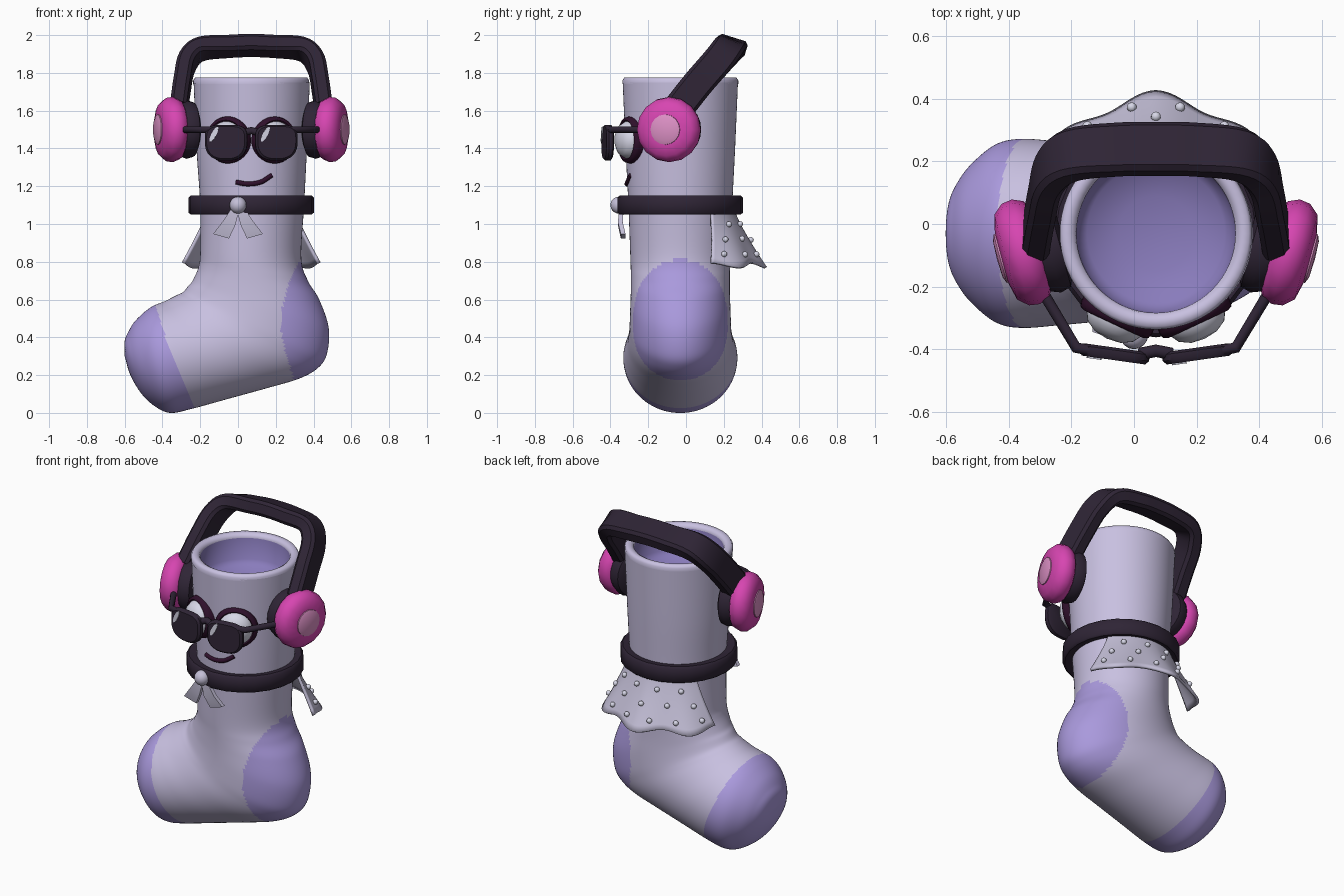
import bpy, bmesh, math
from mathutils import Vector, Matrix

cube = bpy.data.objects.get("Cube")
if cube:
    bpy.data.objects.remove(cube, do_unlink=True)

CX, CY = 0.07, -0.03  # axis of the sock leg


def material(name, r, g, b):
    m = bpy.data.materials.new(name)
    m.diffuse_color = (r, g, b, 1)
    m.use_nodes = True
    m.node_tree.nodes["Principled BSDF"].inputs["Base Color"].default_value = (r, g, b, 1)
    return m


knit = material("pale lavender knit", 0.58, 0.53, 0.75)
patch = material("lavender patch", 0.40, 0.32, 0.72)
lining = material("violet lining", 0.25, 0.20, 0.50)
dark = material("dark aubergine", 0.028, 0.018, 0.036)
plum = material("deep plum", 0.028, 0.005, 0.024)
pink = material("hot pink", 0.68, 0.06, 0.44)
rose = material("light pink", 0.72, 0.28, 0.56)
white = material("eye white", 0.75, 0.75, 0.88)
cloth = material("pale grey cloth", 0.55, 0.52, 0.68)


def smooth(ob, angle=40):
    bpy.ops.object.select_all(action="DESELECT")
    ob.select_set(True)
    bpy.context.view_layer.objects.active = ob
    bpy.ops.object.shade_smooth_by_angle(angle=math.radians(angle))


def finish(name, bm, mats, rule=None, angle=40):
    bmesh.ops.remove_doubles(bm, verts=bm.verts, dist=0.0001)
    bmesh.ops.recalc_face_normals(bm, faces=bm.faces)
    if rule:
        for f in bm.faces:
            f.material_index = rule(f.calc_center_median())
    me = bpy.data.meshes.new(name)
    bm.to_mesh(me)
    bm.free()
    for m in mats:
        me.materials.append(m)
    ob = bpy.data.objects.new(name, me)
    bpy.context.collection.objects.link(ob)
    smooth(ob, angle)
    return ob


def loft(name, rings, mats, caps=True, closed=True, rule=None, angle=40):
    bm = bmesh.new()
    rows = [[bm.verts.new(p) for p in ring] for ring in rings]
    n = len(rows[0])
    for a, b in zip(rows, rows[1:]):
        for i in range(n if closed else n - 1):
            j = (i + 1) % n
            bm.faces.new((a[i], a[j], b[j], b[i]))
    if caps:
        bm.faces.new(rows[0])
        bm.faces.new(rows[-1])
    return finish(name, bm, mats, rule, angle)


def circle(n):
    return [(math.cos(math.tau * i / n), math.sin(math.tau * i / n)) for i in range(n)]


def lathe(name, profile, matrix, mats, n=32, rule=None, angle=40):
    rings = [[matrix @ Vector((r * c, r * s, h)) for c, s in circle(n)] for r, h in profile]
    return loft(name, rings, mats, caps=False, rule=rule, angle=angle)


def facing(point, direction):
    return Matrix.Translation(point) @ Vector(direction).to_track_quat("Z", "Y").to_matrix().to_4x4()


def tube(name, points, radius, mat):
    cu = bpy.data.curves.new(name, "CURVE")
    cu.dimensions = "3D"
    cu.bevel_depth, cu.bevel_resolution, cu.use_fill_caps = radius, 3, True
    sp = cu.splines.new("POLY")
    sp.points.add(len(points) - 1)
    for p, co in zip(sp.points, points):
        p.co = (*co, 1)
    cu.materials.append(mat)
    ob = bpy.data.objects.new(name, cu)
    bpy.context.collection.objects.link(ob)


def spline(keys, steps):
    """Smooth curve through rows of values."""
    k = [Vector(r) for r in keys]
    k = [2 * k[0] - k[1]] + k + [2 * k[-1] - k[-2]]
    out = []
    for a, b, c, d in zip(k, k[1:], k[2:], k[3:]):
        for i in range(steps):
            t = i / steps
            out.append(b + (c - a) * t / 2 + (a - 2.5 * b + 2 * c - d / 2) * t * t
                       + (1.5 * (b - c) + (d - a) / 2) * t ** 3)
    return out + [k[-2]]


# Sock: sections given by instep point, heel-side point and half width
sections = [
    (-.235, 1.75, .38, 1.75, .305), (-.22, 1.4, .365, 1.4, .29), (-.2, 1.1, .35, 1.1, .275),
    (-.2, .85, .335, .82, .265), (-.21, .77, .37, .7, .262), (-.24, .7, .43, .6, .262),
    (-.265, .67, .48, .45, .265), (-.29, .64, .47, .31, .268), (-.32, .625, .42, .235, .27),
    (-.35, .61, .32, .18, .275), (-.39, .59, .15, .13, .282), (-.43, .575, -.05, .075, .293),
    (-.46, .56, -.25, .02, .302), (-.5, .53, -.36, 0, .288), (-.55, .48, -.44, .035, .24),
    (-.58, .43, -.51, .1, .185), (-.6, .38, -.57, .2, .11), (-.6, .3, -.6, .3, 0)]
sock_rings = []
for ax, az, bx, bz, w in spline(sections, 8):
    sock_rings.append([((ax + bx) / 2 + (bx - ax) / 2 * c, CY + w * s, (az + bz) / 2 + (bz - az) / 2 * c)
                       for c, s in circle(128)])
heel, toe = Vector((.5, CY, .48)), Vector((-.6, CY, .2))
loft("sock", sock_rings, [knit, patch], caps=False,
     rule=lambda p: int((p - heel).length < .37 or (p - toe).length < .405))

# Rounded cuff rim and lining
axis = Matrix.Translation((CX, CY, 0))
lathe("sock_rim_and_lining",
      [(.307, 1.74), (.307, 1.76), (.297, 1.775), (.275, 1.775), (.258, 1.765), (.254, 1.75),
       (.25, 1.62), (.22, 1.59), (.12, 1.56), (0, 1.55)], axis, [knit, lining], 64,
      rule=lambda p: int(math.hypot(p.x - CX, p.y - CY) < .255), angle=60)

# Collar
lathe("collar", [(.27, 1.06), (.32, 1.05), (.332, 1.06), (.332, 1.14), (.32, 1.152), (.27, 1.145), (.27, 1.06)],
      axis, [dark], 24, angle=50)

# Bow knot and tails
ball = [(math.sin(math.pi * i / 10), -math.cos(math.pi * i / 10)) for i in range(11)]
lathe("bow_knot", [(.045 * r, .045 * h) for r, h in ball], Matrix.Translation((0, -.355, 1.1)), [cloth], 16)


def slab(x, z, half, slope, y):
    return [(x - half, y, z + slope), (x + half, y, z - slope), (x + half, y + .025, z - slope),
            (x - half, y + .025, z + slope)]


for side, label in ((-1, "right"), (1, "left")):
    loft(label + "_bow_tail", [slab(side * .01, 1.09, .02, 0, -.355),
                               slab(side * .05, 1.0, .035, -side * .008, -.36),
                               slab(side * .09, .935, .042, -side * .012, -.345)], [cloth])


# Cape with wavy hem
def cape_point(u, v):
    a = math.radians(90 + u * (54 + 12 * v))
    wave = math.cos(u * math.pi * 3) * v * v
    r = .285 + .135 * v ** 1.2 + .02 * v * (1 - abs(u)) + .018 * wave
    return Vector((CX + r * math.cos(a), CY + r * math.sin(a), 1.08 - .295 * v - .012 * wave))


cape = loft("cape", [[cape_point(i / 24 - 1, j / 10) for i in range(49)] for j in range(11)],
            [cloth], caps=False, closed=False)
cape.modifiers.new("thickness", "SOLIDIFY").thickness = .016
bm = bmesh.new()
for v, count, span in ((.28, 4, .65), (.55, 5, .8), (.82, 6, .85)):
    for i in range(count):
        spot = cape_point(span * (2 * i / (count - 1) - 1), v)
        out = Vector((spot.x - CX, spot.y - CY, .1)).normalized()
        bmesh.ops.create_icosphere(bm, subdivisions=2, radius=.016, matrix=Matrix.Translation(spot + out * .006))
finish("cape_studs", bm, [white])

# Headband, swept through half keys (x, y, z, tilt) and mirrored
half = [(.385, -.05, 1.6, .74), (.365, .06, 1.74, .7), (.34, .16, 1.855, .6), (.27, .22, 1.925, .4), (.12, .238, 1.94, .3)]
keys = [(-x, y, z, t) for x, y, z, t in half] + [(0, .24, 1.945, .3)] + half[::-1]
path = spline(keys, 5)
band = []
for i, (x, y, z, tilt) in enumerate(path):
    along = (path[min(i + 1, len(path) - 1)] - path[max(i - 1, 0)]).to_3d().normalized()
    across = Vector((0, math.sqrt(1 - tilt * tilt), -tilt))
    across = (across - along * across.dot(along)).normalized()
    up = across.cross(along)
    center = Vector((CX + x, y, z))
    band.append([center + across * .082 * a + up * .044 * b for a, b in
                 ((-1, -.6), (-.8, -1), (.8, -1), (1, -.6), (1, .6), (.8, 1), (-.8, 1), (-1, .6))])
loft("headband", band, [dark], angle=35)

# Lens outline with flat top and rounded bottom
outline = []
for c, s in circle(40):
    power = .55 if s > 0 else .8
    outline.append((math.copysign(abs(c) ** power, c) * .113, math.copysign(abs(s) ** power, s) * (.085 if s > 0 else .105)))

for side, label in ((-1, "right"), (1, "left")):
    # Ear cups
    cup = facing((CX + side * .42, -.09, 1.5), (side * .96, -.26, 0))
    lathe(label + "_ear_cushion", [(0, -.13), (.11, -.13), (.145, -.115), (.155, -.08), (.14, -.04), (0, -.04)], cup, [dark], 24)
    lathe(label + "_ear_cup", [(0, -.05), (.13, -.055), (.158, -.04), (.173, -.005), (.168, .03), (.14, .062),
                               (.085, .075), (0, .072)], cup, [pink], 16, angle=60)
    lathe(label + "_ear_button", [(.082, .06), (.08, .08), (.06, .088), (0, .091)], cup, [rose], 16, angle=60)

    # Eyes
    a = math.radians(25)
    d = Vector((side * math.sin(a), -math.cos(a), 0))
    eye = facing(Vector((CX, CY, 1.445)) + d * .285, d)
    lathe(label + "_eye_rim", [(.12, -.05), (.125, .01), (.12, .028), (.105, .035), (.09, .02)], eye, [plum], angle=60)
    lathe(label + "_eye", [(.1, 0), (.098, .03), (.08, .06), (.045, .08), (0, .086)], eye, [white], angle=60)

    # Sunglasses
    lens = (Matrix.Translation((CX + side * .13, -.395, 1.44)) @ Matrix.Rotation(math.radians(side * 8), 4, "Z")
            @ Matrix.Rotation(math.pi / 2, 4, "X"))
    loft(label + "_lens", [[lens @ Vector((x * k, y * k, h)) for x, y in outline]
                           for k, h in ((.88, 0), (1, .008), (1, .028), (.9, .04))], [dark])
    slant = lens @ Matrix.Translation((-.062, .035, 0)) @ Matrix.Rotation(math.radians(-28), 4, "Z")
    loft(label + "_lens_glint", [[slant @ Vector((.013 * c, .045 * s, h)) for c, s in circle(16)]
                                 for h in (.039, .045)], [white])
    tube(label + "_temple", [(CX + side * x, y, 1.5) for x, y in ((.2, -.405), (.255, -.395), (.36, -.22), (.37, -.18))],
         .018, dark)
tube("bridge", [(CX - .05, -.415, 1.48), (CX, -.405, 1.495), (CX + .05, -.415, 1.48)], .02, dark)

# Mouth
smile = spline([(-.01, 1.222), (.05, 1.212), (.12, 1.222), (.178, 1.258)], 6)
tube("mouth", [(x, CY - math.sqrt(.283 ** 2 - (x - CX) ** 2), z) for x, z in smile], .013, plum)
